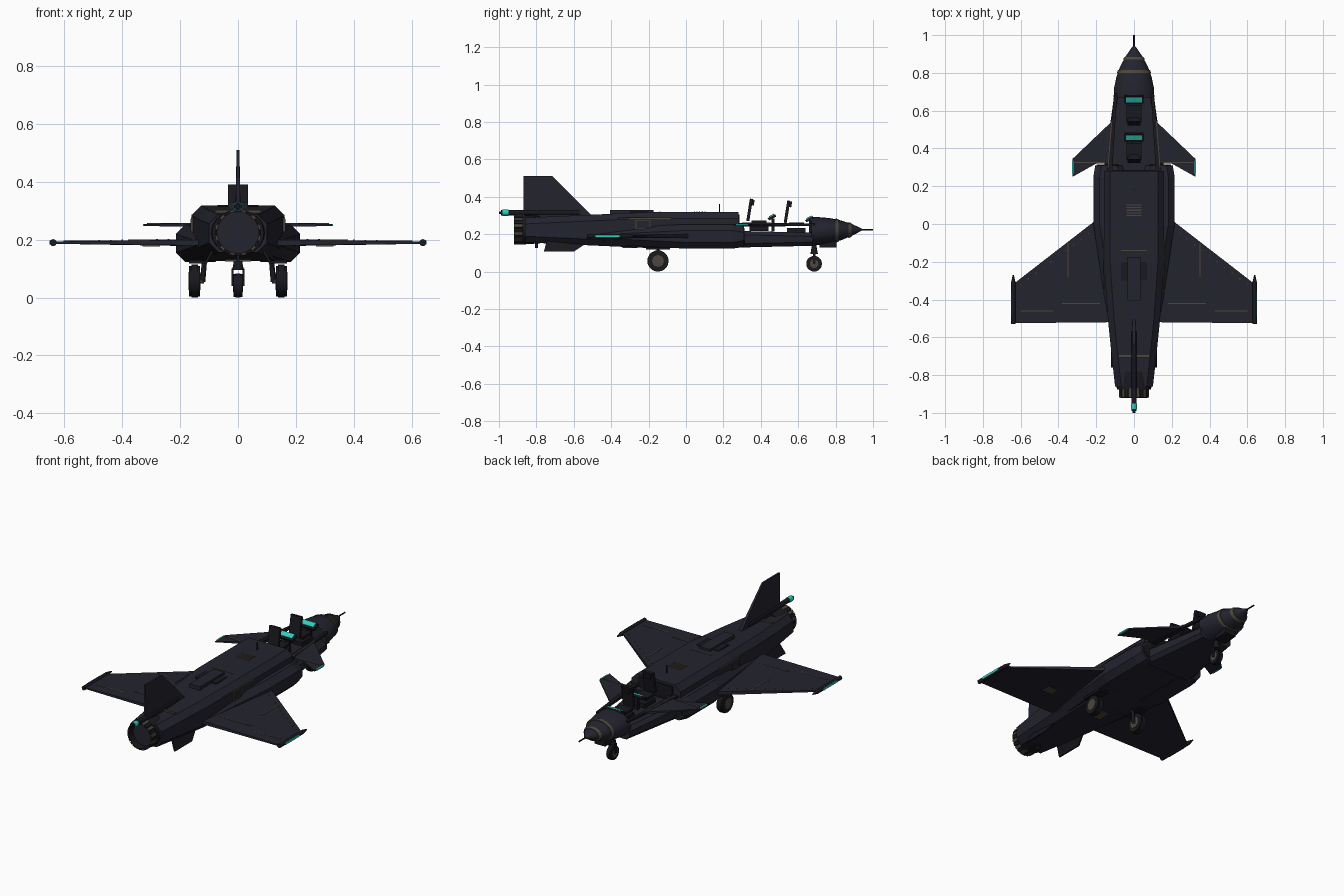
import bpy, bmesh, math
from mathutils import Vector, Matrix

if "Cube" in bpy.data.objects:
    bpy.data.objects.remove(bpy.data.objects["Cube"])


def material(name, red, green, blue):
    mat = bpy.data.materials.new(name)
    mat.use_nodes = True
    mat.diffuse_color = (red, green, blue, 1)
    mat.node_tree.nodes["Principled BSDF"].inputs["Base Color"].default_value = mat.diffuse_color
    return mat


NAVY = material("navy skin", .017, .017, .028)
DARK = material("dark metal", .009, .009, .013)
TRIM = material("bronze trim", .075, .062, .045)
TEAL = material("teal glow", .03, .6, .52)
UP, SIDEWAYS = Vector((0, 0, 1)), Vector((1, 0, 0))
THIN = .006
ENGINE_Z = .225


def finish(name, bm, mat, smooth=False):
    bmesh.ops.recalc_face_normals(bm, faces=bm.faces)
    mesh = bpy.data.meshes.new(name)
    bm.to_mesh(mesh)
    bm.free()
    mesh.materials.append(mat)
    part = bpy.data.objects.new(name, mesh)
    bpy.context.collection.objects.link(part)
    if smooth:
        bpy.ops.object.select_all(action="DESELECT")
        part.select_set(True)
        bpy.context.view_layer.objects.active = part
        bpy.ops.object.shade_smooth_by_angle()
    return part


def pair(part):
    """Repeat a part on the opposite side of the centre line."""
    part.modifiers.new("Mirror", "MIRROR").use_mirror_merge = False
    return part


def oval(y, z, wide, tall):
    angles = [math.tau * i / 20 for i in range(20)]
    return [(wide * math.cos(a), y, z + tall * math.sin(a)) for a in angles]


def chamfered(x, y, z, wide, tall, cut):
    quarter = [(wide, tall - cut), (wide - cut, tall)]
    half = quarter + [(-u, v) for u, v in reversed(quarter)]
    return [(x + u, y, z + v) for u, v in half + [(-u, -v) for u, v in half]]


def loft(name, rings, mat, smooth=False):
    bm = bmesh.new()
    rings = [[bm.verts.new(p) for p in ring] for ring in rings]
    for a, b in zip(rings, rings[1:]):
        for i in range(len(a)):
            bm.faces.new((a[i - 1], a[i], b[i], b[i - 1]))
    bm.faces.new(rings[0])
    bm.faces.new(rings[-1])
    return finish(name, bm, mat, smooth)


def slab(name, corners, axis, mat):
    """Plate whose corners are x, y, z and half thickness."""
    faces = [[Vector(c[:3]) + axis * c[3] * way for c in corners] for way in (1, -1)]
    return loft(name, faces, mat)


def box(name, place, size, mat, pitch=0, roll=0):
    bm = bmesh.new()
    turn = Matrix.Rotation(roll, 4, "Y") @ Matrix.Rotation(pitch, 4, "X")
    shape = Matrix.Translation(place) @ turn @ Matrix.Diagonal((*size, 1))
    bmesh.ops.create_cube(bm, size=1, matrix=shape)
    return finish(name, bm, mat)


def rod(name, start, end, radius, mat, end_radius=None, caps=True):
    start, end = Vector(start), Vector(end)
    span = end - start
    bm = bmesh.new()
    turn = span.to_track_quat("Z", "Y").to_matrix().to_4x4()
    bmesh.ops.create_cone(bm, cap_ends=caps, segments=20, radius1=radius,
                          radius2=radius if end_radius is None else end_radius,
                          depth=span.length, matrix=Matrix.Translation((start + end) / 2) @ turn)
    return finish(name, bm, mat, True)


def wheel(name, x, y, radius, width):
    """Stepped tire with a protruding hub."""
    layers = (("sidewall", .5, .93, DARK), ("tread", .3, 1, DARK), ("hub", .55, .55, TRIM))
    return [rod(f"{name}_{layer}", (x - width * reach, y, radius), (x + width * reach, y, radius),
                radius * scale, mat) for layer, reach, scale, mat in layers]


# Nose cone with bands and probe
def nose_ring(y, grow=0):
    t = (y - .67) / .28
    bulge = 1 - t ** 2.1
    return oval(y, .215 + .01 * t, .108 * bulge + grow, .076 * bulge + grow)


NOSE_STATIONS = [.67 + .054 * i for i in range(6)]
loft("nose", [nose_ring(y) for y in NOSE_STATIONS], NAVY, True)
for tag, y in (("rear", .8), ("front", .87)):
    loft(f"{tag}_nose_band", [nose_ring(y, .004), nose_ring(y + .015, .004)], TRIM, True)
rod("nose_probe", (0, .92, ENGINE_Z), (0, 1, ENGINE_Z), .004, DARK)
box("chin_sensor", (0, .76, .15), (.07, .09, .04), DARK)

# Open cockpit tub and its sills
loft("cockpit_tub", [chamfered(0, .68 - .43 * t, .173, .105 + .06 * t, .035 + .01 * t, .02)
                     for t in (0, .5, 1)], NAVY)
pair(slab("cockpit_sill", [(.145, .28, .25, .01), (.105, .69, .25, THIN),
                           (.09, .69, .25, THIN), (.115, .28, .25, .01)], UP, DARK))
pair(slab("sill_trim", [(.14, .3, .26, .003), (.12, .55, .257, .003),
                        (.115, .55, .257, .003), (.135, .3, .26, .003)], UP, TRIM))

# Two seats, the rear one raised, each with a console and screen
for tag, y, z in (("rear", .34, .22), ("front", .54, .21)):
    box(f"{tag}_seat_base", (0, y + .05, z + .01), (.08, .1, .025), DARK)
    box(f"{tag}_seat_cushion", (0, y + .05, z + .045), (.08, .08, .016), DARK)
    box(f"{tag}_seat_back", (0, y, z + .11), (.07, .016, .12), DARK, pitch=-.16)
    box(f"{tag}_headrest", (0, y + .015, z + .15), (.045, .02, .03), DARK, pitch=-.16)
    box(f"{tag}_console", (0, y + .12, z + .07), (.1, .045, .014), DARK, pitch=.5)
    box(f"{tag}_screen", (0, y + .118, z + .08), (.084, .03, THIN), TEAL, pitch=.5)
    box(f"{tag}_console_post", (0, y + .125, z + .03), (.03, .015, .07), DARK)


# Main fuselage, straight ahead of the wing and tapering aft
def hull_ring(y):
    t = max(0, (-.2 - y) / .66)
    return chamfered(0, y, .222, .16 - .06 * t ** 1.3, .096 - .03 * t, .033)


loft("fuselage", [hull_ring(y) for y in (-.86, -.7, -.5, -.2, .28)], NAVY)
box("cockpit_bulkhead", (0, .282, .265), (.22, .01, .08), DARK)

# Roof details
ROOF = .318
box("spine_fairing", (0, -.29, ROOF), (.07, .23, .025), NAVY)
box("dorsal_aerial", (0, .18, .34), (THIN, THIN, .045), DARK)
for i in range(5):
    box(f"roof_vent_{i}", (0, .045 + i * .014, ROOF), (.08, THIN, THIN), TRIM)
box("roof_seam", (0, -.14, ROOF), (.14, THIN, THIN), TRIM)
box("roof_hatch", (0, -.25, ROOF), (.14, .1, THIN), DARK)
box("tail_seam", (0, -.7, .298), (.16, .012, .01), TRIM)
box("hull_hatch", (0, -.3, .13), (.09, .08, .01), TRIM)

# Engine nozzle, an open sleeve ringed with petals
loft("engine_collar", [oval(-.875, ENGINE_Z, .09, .08), oval(-.78, ENGINE_Z, .108, .074)], DARK, True)
rod("nozzle_sleeve", (0, -.92, ENGINE_Z), (0, -.86, ENGINE_Z), .072, DARK, caps=False)
rod("exhaust_disc", (0, -.88, ENGINE_Z), (0, -.87, ENGINE_Z), .07, NAVY)
for i in range(24):
    a = math.tau * i / 24
    box(f"nozzle_petal_{i}", (.076 * math.cos(a), -.893, ENGINE_Z + .076 * math.sin(a)),
        (.008, .052, .017), (DARK, TRIM)[i % 2], roll=-a)

# Tail fin, rear boom and hook
slab("tail_fin", [(0, -.5, .295, .009), (0, -.715, .51, .005), (0, -.87, .51, .005),
                  (0, -.87, .33, .007), (0, -.8, .28, .009)], SIDEWAYS, NAVY)
BOOM = .315
rod("tail_boom", (0, -.99, BOOM), (0, -.57, BOOM), .014, DARK)
rod("tail_boom_tip", (0, -1, BOOM), (0, -.98, BOOM), .007, DARK)
rod("tail_light", (0, -.98, BOOM), (0, -.95, BOOM), .0165, TEAL)
box("tail_hook", (0, -.8, .148), (.012, .016, .045), DARK)


# Intake pods, blending into the hull behind the wing root
def pod_ring(y, shrink=0):
    t = max(0, -y / .5)
    return chamfered(.13 - .05 * t, y, .188, .085 - .025 * t - shrink, .065 - .025 * t - shrink, .033)


pair(loft("intake_pod", [pod_ring(-.5), pod_ring(0), pod_ring(.25), pod_ring(.31, .01)], NAVY))
pair(loft("intake_mouth", [pod_ring(.3, .02), pod_ring(.314, .02)], DARK))

# Main wings with seams and rivets
WING = .19
pair(slab("wing", [(.13, .075, WING, .013), (.215, .01, WING, .011), (.635, -.315, WING, .004),
                   (.635, -.525, WING, .004), (.13, -.52, WING, .01)], UP, NAVY))
pair(box("flap_seam", (.28, -.42, .198), (.2, THIN, THIN), TRIM))
pair(box("aileron_seam", (.515, -.46, .194), (.17, THIN, THIN), TRIM))
pair(box("wing_panel_seam", (.35, -.19, .197), (THIN, .18, THIN), TRIM))
pair(box("wing_underside_hatch", (.3, -.34, .18), (.06, .05, .008), TRIM))
for i in range(10):
    pair(box(f"wing_rivet_{i}", (.24 + .04 * i, -.05 - .03 * i, .2 - .0007 * i), (THIN,) * 3, TRIM))

# Wing tip pods
TIP = .639
pair(rod("tip_pod", (TIP, -.53, WING), (TIP, -.31, WING), .012, DARK))
pair(rod("tip_pod_nose", (TIP, -.31, WING), (TIP, -.27, WING), .012, DARK, end_radius=.003))
pair(box("tip_light", (.641, -.42, WING), (.021, .13, .014), TEAL))

# Canards
CANARD = .251
pair(slab("canard", [(.11, .55, CANARD, THIN), (.325, .345, CANARD, .003), (.325, .25, CANARD, .003),
                     (.2, .32, CANARD, THIN), (.11, .32, CANARD, THIN)], UP, NAVY))
pair(box("canard_light", (.325, .3, CANARD), (.007, .065, .008), TEAL))
pair(box("canard_seam", (.235, .325, .255), (.16, THIN, THIN), TRIM))

# Fuselage side seams and framed hatches
pair(box("shoulder_seam", (.158, -.22, .285), (THIN, .28, THIN), TRIM))
pair(box("side_hatch_frame", (.155, -.23, .252), (.014, .08, .05), TRIM))
pair(box("side_hatch", (.156, -.23, .252), (.015, .07, .04), NAVY))

# Ventral fins
pair(slab("ventral_fin", [(.09, -.52, .16, .005), (.117, -.6, .107, .004),
                          (.117, -.76, .107, .004), (.08, -.74, .18, .005)], SIDEWAYS, DARK))

# Landing gear
NOSE_GEAR, MAIN_GEAR = .685, -.15
wheel("nose_wheel", 0, NOSE_GEAR, .042, .03)
pair(box("nose_gear_fork", (.019, NOSE_GEAR, .07), (THIN, .014, .06), DARK))
rod("nose_gear_strut", (0, NOSE_GEAR, .095), (0, NOSE_GEAR, .15), .02, DARK, end_radius=.01)
for layer in wheel("main_wheel", .15, MAIN_GEAR, .057, .038):
    pair(layer)
pair(rod("main_gear_strut", (.122, MAIN_GEAR, .055), (.115, MAIN_GEAR, .14), .009, DARK))
pair(rod("main_gear_axle", (.118, MAIN_GEAR, .057), (.15, MAIN_GEAR, .057), .008, TRIM))
pair(box("main_gear_bay", (.14, MAIN_GEAR, .124), (.06, .13, .012), DARK))
